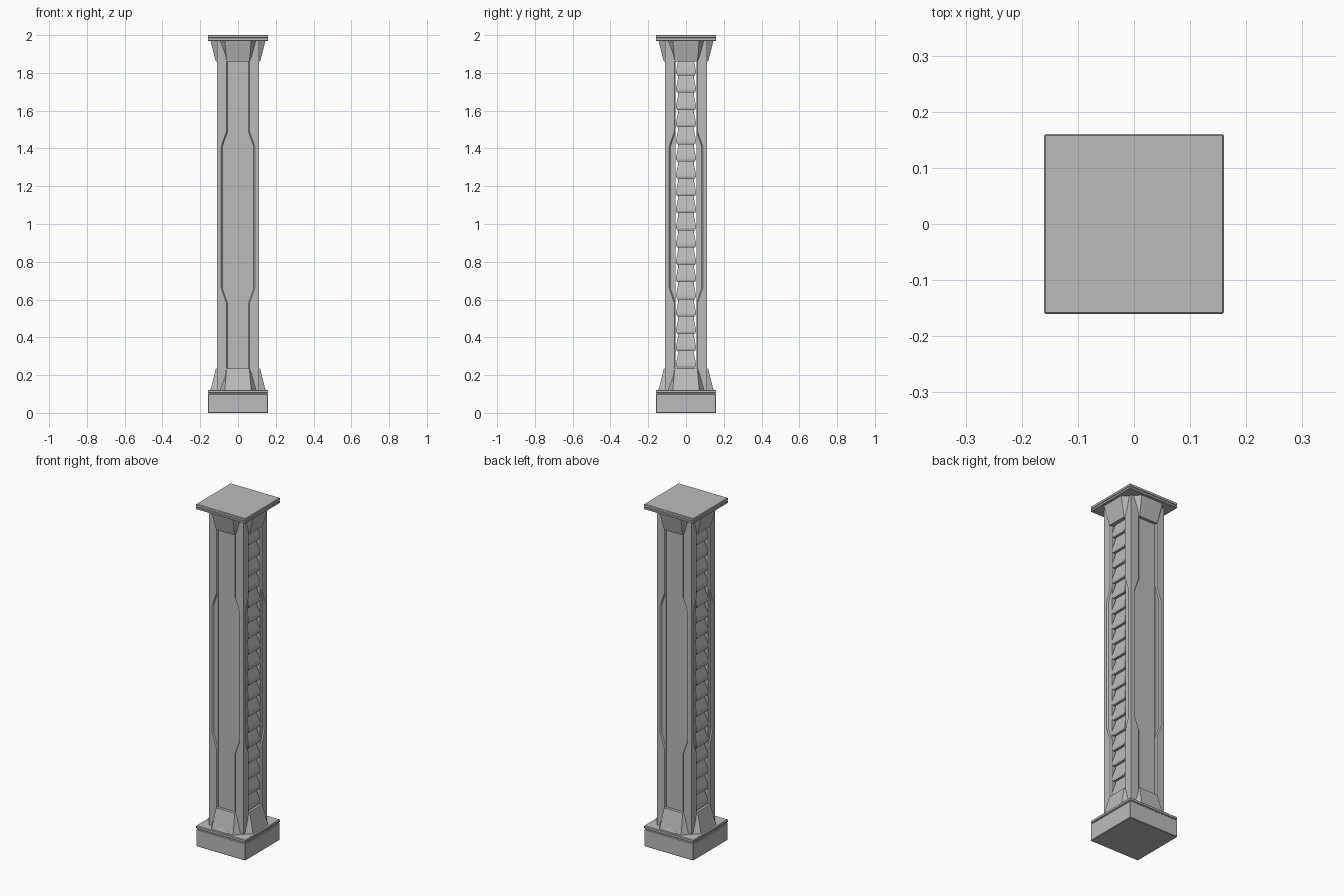
import bpy, bmesh, math
from mathutils import Matrix, Vector

old = bpy.data.objects.get("Cube")
if old:
    bpy.data.objects.remove(old)

stone = bpy.data.materials.new("grey stone")
stone.use_nodes = True
GREY = (0.5, 0.5, 0.5, 1)
stone.diffuse_color = GREY
stone.node_tree.nodes["Principled BSDF"].inputs["Base Color"].default_value = GREY


def loft(name, rings, turn=0, bevel=0, mirror=False):
    """Solid joining matching rings of points, turned about z in quarter turns."""
    bm = bmesh.new()
    loops = [[bm.verts.new(p) for p in ring] for ring in rings]
    n = len(loops[0])
    for a, b in zip(loops, loops[1:]):
        for i in range(n):
            j = (i + 1) % n
            bm.faces.new((a[i], a[j], b[j], b[i]))
    bm.faces.new(loops[0])
    bm.faces.new(loops[-1])
    if mirror:
        geom = bmesh.ops.duplicate(bm, geom=bm.verts[:] + bm.edges[:] + bm.faces[:])["geom"]
        for v in geom:
            if isinstance(v, bmesh.types.BMVert):
                v.co.x = -v.co.x
    bmesh.ops.rotate(bm, verts=bm.verts, matrix=Matrix.Rotation(turn * math.pi / 2, 3, 'Z'))
    bmesh.ops.recalc_face_normals(bm, faces=bm.faces)
    mesh = bpy.data.meshes.new(name)
    bm.to_mesh(mesh)
    bm.free()
    mesh.materials.append(stone)
    obj = bpy.data.objects.new(name, mesh)
    bpy.context.collection.objects.link(obj)
    if bevel:
        mod = obj.modifiers.new("soft edges", 'BEVEL')
        mod.width, mod.segments = bevel, 1
    return obj


def rect(x0, x1, y0, y1, z):
    return [(x0, y0, z), (x1, y0, z), (x1, y1, z), (x0, y1, z)]


def block(name, half, z0, z1, bevel=0):
    return loft(name, [rect(-half, half, -half, half, z) for z in (z0, z1)], bevel=bevel)


# Base and capital slabs, with thin shadow grooves
block("base_block", 0.16, 0, 0.1, 0.003)
block("base_groove", 0.155, 0.095, 0.108)
block("base_plate", 0.16, 0.105, 0.12, 0.002)
block("top_lower_plate", 0.16, 1.97, 1.983, 0.002)
block("top_groove", 0.156, 1.98, 1.988)
block("top_upper_plate", 0.16, 1.985, 2.0, 0.002)

FOOT, HEAD = 0.118, 1.972
INNER = 0.055

# Outline of the raised corner trim: inner edge steps outward at mid height
TRIM = [(INNER, FOOT), (INNER, 0.58), (0.083, 0.66), (0.083, 1.41),
        (INNER, 1.49), (INNER, HEAD)]

for k in range(4):
    # Corner post and its raised trim on the two faces beside each corner
    loft(f"corner_post_{k}", [rect(INNER, 0.104, -0.104, -INNER, z) for z in (FOOT, HEAD)], k)
    outline = TRIM + [(0.11, HEAD), (0.11, FOOT)]
    slope = [(min(x + 0.006, 0.11), z) for x, z in outline]
    loft(f"corner_trim_{k}", [[(x, -0.1, z) for x, z in outline],
                              [(x, -0.104, z) for x, z in outline],
                              [(x, -0.111, z) for x, z in slope]], k, mirror=True)

    # Flared brackets at foot and head, with splayed sides
    for label, tip, wide in (("foot", 0.235, FOOT), ("head", 1.86, HEAD)):
        loft(f"{label}_bracket_{k}", [
            [(-0.064, -0.095, tip), (-0.06, -0.117, tip), (0.06, -0.117, tip), (0.064, -0.095, tip)],
            [(-0.107, -0.095, wide), (-0.07, -0.146, wide), (0.07, -0.146, wide), (0.107, -0.095, wide)],
        ], k)

    # Low raised lip under each foot bracket
    loft(f"foot_lip_{k}", [rect(-0.045, 0.045, -0.148, -0.1, FOOT),
                           rect(-0.035, 0.035, -0.142, -0.1, 0.135)], k)

# Flat panels on the front and back
for k, side in ((0, "front"), (2, "back")):
    loft(f"{side}_panel", [rect(-INNER, INNER, -0.1, -0.06, z) for z in (FOOT, HEAD)], k)

# Overlapping tapered slats on both open sides: half width, depth, height fraction
SLAT = [(0.046, 0.103, 0.0), (0.053, 0.106, 0.12), (0.052, 0.104, 0.3),
        (0.042, 0.092, 0.85), (0.041, 0.088, 1.04)]
PITCH = 0.0912
for k, side in ((1, "left"), (3, "right")):
    for i in range(19):
        z = 0.145 + PITCH * i
        loft(f"{side}_slat_{i}", [rect(-w, w, -d, -d + 0.025, z + f * PITCH)
                                  for w, d, f in SLAT], k)
